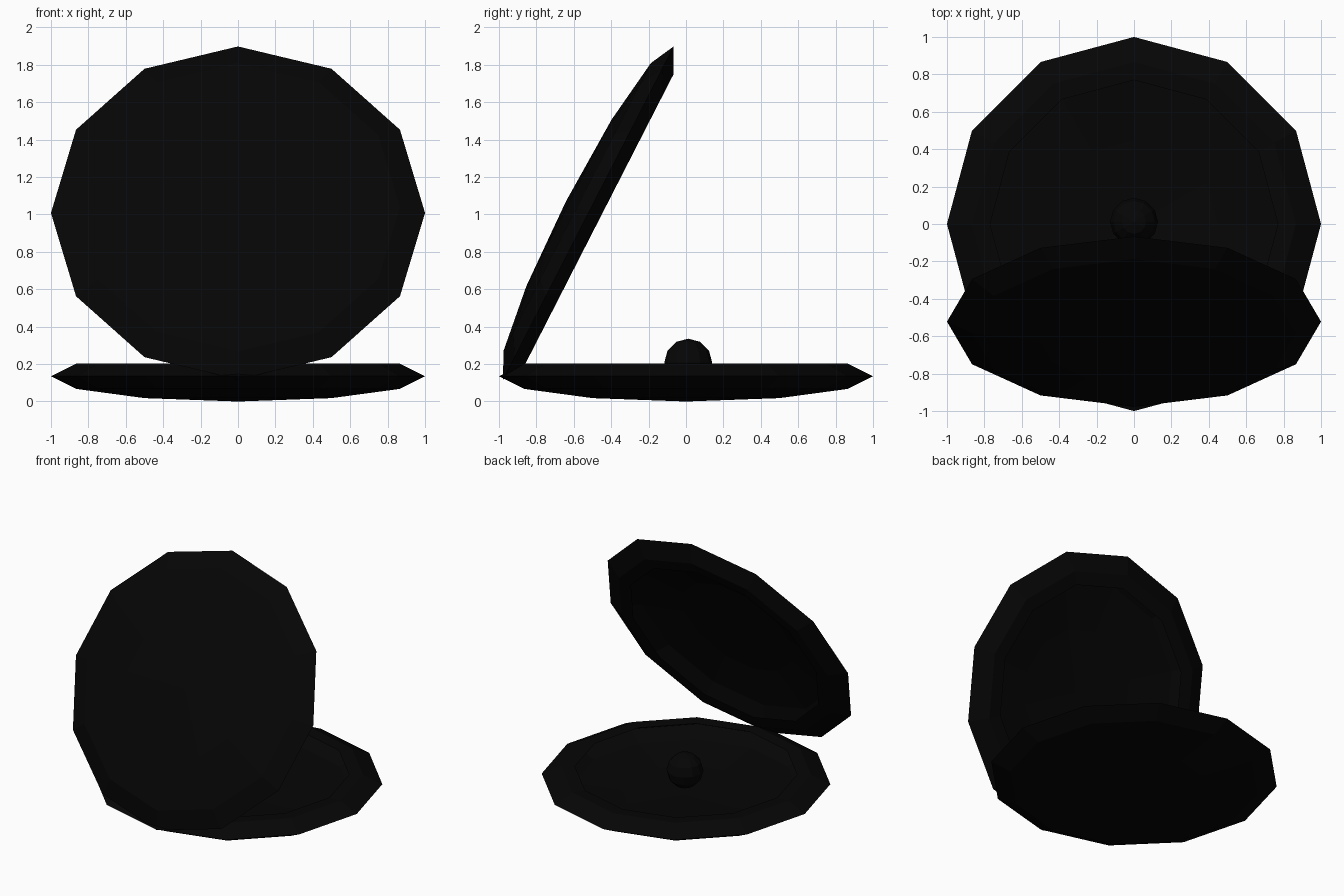
import bpy, bmesh, math
from mathutils import Matrix, Vector

if "Cube" in bpy.data.objects:
    bpy.data.objects.remove(bpy.data.objects["Cube"])

black = bpy.data.materials.new("soft_black")
black.diffuse_color = (0.0016, 0.0016, 0.0016, 1)
black.use_nodes = True
black.node_tree.nodes["Principled BSDF"].inputs["Base Color"].default_value = black.diffuse_color


def sphere_part(name, matrix, cut=None):
    """Low-poly 12 x 6 sphere; faces above the cut height are removed."""
    bm = bmesh.new()
    bmesh.ops.create_uvsphere(bm, u_segments=12, v_segments=6, radius=1)
    if cut is not None:
        top = [v for v in bm.verts if v.co.z > cut]
        bmesh.ops.delete(bm, geom=top, context='VERTS')
    mesh = bpy.data.meshes.new(name)
    bm.to_mesh(mesh)
    bm.free()
    mesh.materials.append(black)
    obj = bpy.data.objects.new(name, mesh)
    obj.matrix_world = matrix
    bpy.context.collection.objects.link(obj)
    return obj


def thicken(obj, depth):
    """Give a shell an inner wall (measured before flattening)."""
    mod = obj.modifiers.new("wall", 'SOLIDIFY')
    mod.thickness = depth
    mod.offset = -1


flatten = Matrix.Diagonal((1, 1, 0.135, 1))

# Lower shell: shallow open bowl with an inward rim
lower = sphere_part("lower_shell", Matrix.Translation((0, 0, 0.135)) @ flatten, 0.6)

# Upper shell: the same bowl, turned over and hinged open, hollow side to the back
tilt = math.radians(62.9)
along = Vector((0, math.cos(tilt), math.sin(tilt)))
opening = Vector((0, math.sin(tilt), -math.cos(tilt)))
side = along.cross(opening)
turn = Matrix((side, along, opening)).transposed().to_4x4()
upper = sphere_part("upper_shell", Matrix.Translation((0, -0.522, 1.008)) @ turn @ flatten, 0.6)

for shell in (lower, upper):
    thicken(shell, 0.1)

# Pearl resting in the lower shell
sphere_part("pearl", Matrix.Translation((0, 0.012, 0.208)) @ Matrix.Scale(0.128, 4))
